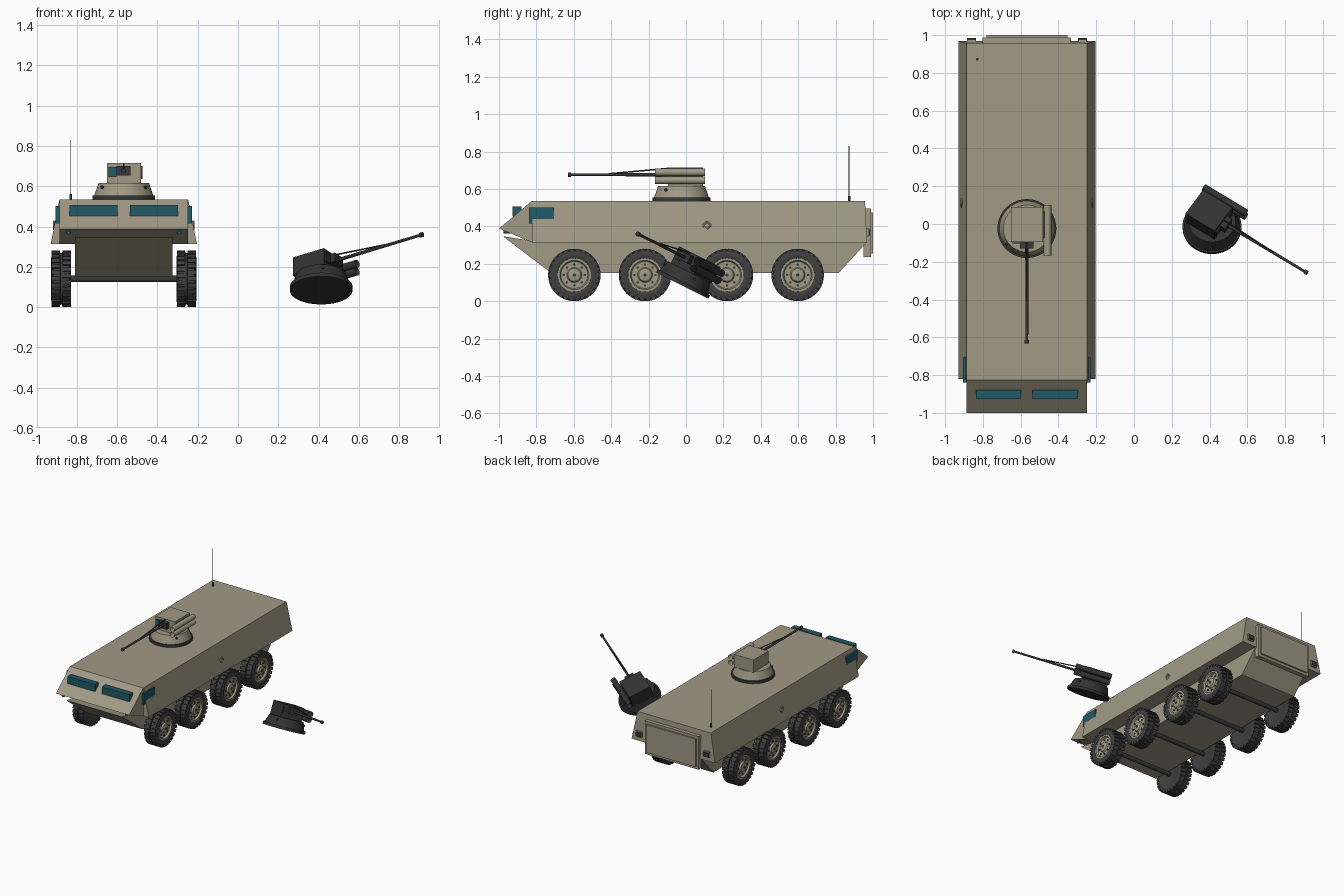
import bpy, bmesh, math
from mathutils import Matrix, Vector

cube = bpy.data.objects.get("Cube")
if cube:
    bpy.data.objects.remove(cube, do_unlink=True)


def material(name, r, g, b):
    m = bpy.data.materials.new(name)
    m.use_nodes = True
    m.diffuse_color = (r, g, b, 1)
    bsdf = m.node_tree.nodes["Principled BSDF"]
    bsdf.inputs["Base Color"].default_value = (r, g, b, 1)
    bsdf.inputs["Roughness"].default_value = 0.8
    return m


TAN = material("tan_paint", 0.36, 0.32, 0.235)
RUBBER = material("tyre_rubber", 0.05, 0.05, 0.052)
GLASS = material("teal_glass", 0.015, 0.1, 0.135)
STEEL = material("dark_steel", 0.04, 0.04, 0.043)
BURNT = material("charred_metal", 0.032, 0.032, 0.032)

HULL = Matrix.Translation((-0.567, 0, 0))


def finish(name, bm, mat, frame, smooth=False):
    bmesh.ops.recalc_face_normals(bm, faces=bm.faces)
    bm.transform(frame)
    mesh = bpy.data.meshes.new(name)
    bm.to_mesh(mesh)
    bm.free()
    mesh.materials.append(mat)
    ob = bpy.data.objects.new(name, mesh)
    bpy.context.collection.objects.link(ob)
    if smooth:
        bpy.ops.object.select_all(action="DESELECT")
        ob.select_set(True)
        bpy.context.view_layer.objects.active = ob
        bpy.ops.object.shade_smooth_by_angle(angle=math.radians(35))
    return ob


def add_box(bm, lo, hi, turn=Matrix()):
    lo, hi = Vector(lo), Vector(hi)
    m = turn @ Matrix.Translation((lo + hi) / 2) @ Matrix.Diagonal((*(hi - lo), 1))
    bmesh.ops.create_cube(bm, size=1, matrix=m)


def box(name, lo, hi, mat, frame=HULL):
    bm = bmesh.new()
    add_box(bm, lo, hi)
    return finish(name, bm, mat, frame)


def add_rod(bm, a, b, r1, r2=None, caps=True, sides=24):
    a, b = Vector(a), Vector(b)
    turn = (b - a).to_track_quat("Z", "Y").to_matrix().to_4x4()
    bmesh.ops.create_cone(bm, cap_ends=caps, segments=sides, radius1=r1,
                          radius2=r1 if r2 is None else r2, depth=(b - a).length,
                          matrix=Matrix.Translation((a + b) / 2) @ turn)


def rod(name, a, b, r1, mat, r2=None, frame=HULL, caps=True, sides=24):
    bm = bmesh.new()
    add_rod(bm, a, b, r1, r2, caps, sides)
    return finish(name, bm, mat, frame, True)


def prism(name, profile, half, mat):
    """Side profile of (y, z) points extruded across x."""
    bm = bmesh.new()
    face = bm.faces.new([bm.verts.new((-half, y, z)) for y, z in profile])
    out = bmesh.ops.extrude_face_region(bm, geom=[face])["geom"]
    verts = [v for v in out if isinstance(v, bmesh.types.BMVert)]
    bmesh.ops.translate(bm, verts=verts, vec=(2 * half, 0, 0))
    return finish(name, bm, mat, HULL)


def lathe(name, profile, mat, frame, steps=40):
    """Spin (x, radius) points about the x axis."""
    bm = bmesh.new()
    verts = [bm.verts.new((x, 0, r)) for x, r in profile]
    edges = [bm.edges.new(p) for p in zip(verts, verts[1:])]
    bmesh.ops.spin(bm, geom=verts + edges, axis=(1, 0, 0), cent=(0, 0, 0),
                   angle=math.tau, steps=steps)
    bmesh.ops.remove_doubles(bm, verts=bm.verts, dist=1e-5)
    return finish(name, bm, mat, frame, True)


# Hull: sloping sides, wedge nose and narrower belly
bm = bmesh.new()
add_box(bm, (-0.363, -0.82, 0.313), (0.363, 0.968, 0.535))
for v in bm.verts:
    if v.co.z > 0.4:
        v.co.x *= 0.88
        v.co.y = min(v.co.y, 0.957)
finish("upper_hull", bm, TAN, HULL)
prism("nose", [(-1, 0.388), (-0.825, 0.535), (-0.82, 0.535), (-0.82, 0.313)], 0.319, TAN)
prism("lower_hull", [(-0.98, 0.347), (-0.72, 0.15), (0.816, 0.15),
                     (0.966, 0.314), (-0.82, 0.322)], 0.243, TAN)

# Rear door with a raised panel
box("rear_door", (-0.234, 0.95, 0.235), (0.234, 0.988, 0.495), TAN)
box("rear_door_panel", (-0.215, 0.98, 0.255), (0.215, 1.0, 0.475), TAN)

# Mirrored hull fittings
for s, side in ((-1, "right"), (1, "left")):
    def pair(x0, x1):
        return sorted((s * x0, s * x1))
    a, b = pair(0.03, 0.27)
    box(side + "_windscreen", (a, -0.927, 0.452), (b, -0.88, 0.507), GLASS)
    a, b = pair(0.3, 0.338)
    box(side + "_side_window", (a, -0.84, 0.416), (b, -0.705, 0.502), GLASS)
    a, b = pair(0.27, 0.318)
    box(side + "_rear_light_mount", (a, 0.955, 0.345), (b, 0.977, 0.39), TAN)
    box(side + "_rear_light", (a, 0.977, 0.352), (b, 0.985, 0.382), STEEL)
    rod(side + "_nose_lamp", (s * 0.275, -0.975, 0.372), (s * 0.275, -0.94, 0.372),
        0.011, GLASS, sides=12)
    # Diamond lashing eye on the sloping side
    bm = bmesh.new()
    ring = [Vector((s * 0.346, 0.112 + 0.021 * math.cos(t), 0.405 + 0.021 * math.sin(t)))
            for t in (0, math.pi / 2, math.pi, 3 * math.pi / 2)]
    for i in range(4):
        add_rod(bm, ring[i], ring[i - 1], 0.005, sides=6)
    finish(side + "_lashing_eye", bm, TAN, HULL)

# Antenna
rod("antenna_base", (-0.263, 0.872, 0.53), (-0.263, 0.872, 0.562), 0.007, STEEL, sides=12)
rod("antenna", (-0.263, 0.872, 0.56), (-0.263, 0.872, 0.83), 0.0022, STEEL, sides=8)


# Wheels: local +x is the outer face
def wheel(name, frame):
    lathe(name + "_tyre", [(-0.045, 0), (-0.045, 0.09), (-0.05, 0.1), (-0.047, 0.122),
                           (-0.04, 0.132), (-0.005, 0.134), (-0.004, 0.128), (0.004, 0.128),
                           (0.005, 0.134), (0.04, 0.132), (0.047, 0.122), (0.05, 0.1),
                           (0.045, 0.09), (0.03, 0.088)], RUBBER, frame)
    bm = bmesh.new()
    count = 26
    for i in range(count):
        for x, shift in ((-0.027, 0), (0.027, 0.5)):
            turn = Matrix.Rotation((i + shift) * math.tau / count, 4, "X")
            add_box(bm, (x - 0.021, -0.011, 0.12), (x + 0.021, 0.011, 0.14), turn)
    finish(name + "_tread", bm, RUBBER, frame)
    lathe(name + "_hub", [(0.03, 0.09), (0.043, 0.09), (0.043, 0.078), (0.03, 0.072),
                          (0.03, 0.04), (0.042, 0.034), (0.046, 0.022), (0.046, 0)],
          TAN, frame, 32)
    bm = bmesh.new()
    for i in range(8):
        t = i * math.tau / 8
        y, z = 0.056 * math.cos(t), 0.056 * math.sin(t)
        add_rod(bm, (0.028, y, z), (0.036, y, z), 0.007, sides=6)
    add_rod(bm, (0.044, 0, 0), (0.05, 0, 0), 0.009, sides=12)
    finish(name + "_bolts", bm, STEEL, frame)


for i, y in enumerate((-0.597, -0.219, 0.219, 0.597), 1):
    rod(f"axle_{i}", (-0.28, y, 0.14), (0.28, y, 0.14), 0.016, STEEL, sides=16)
    for s, side in ((-1, "right"), (1, "left")):
        turn = Matrix.Rotation(math.pi if s < 0 else 0, 4, "Z")
        wheel(f"{side}_wheel_{i}", HULL @ Matrix.Translation((s * 0.311, y, 0.14)) @ turn)


# Gun turret: local origin at the centre of its base, gun along -y
def turret(tag, f, body, metal, glass):
    rod(tag + "_ring", (0, 0, 0), (0, 0, 0.02), 0.156, metal, frame=f, sides=40)
    rod(tag + "_collar", (0, 0, 0.02), (0, 0, 0.082), 0.146, body, 0.125, f, sides=40)
    box(tag + "_housing", (-0.083, -0.072, 0.08), (0.085, 0.114, 0.18), body, f)
    box(tag + "_mantlet", (-0.036, -0.106, 0.118), (0.034, -0.07, 0.165), metal, f)
    box(tag + "_sight", (-0.077, -0.08, 0.11), (-0.037, -0.07, 0.16), glass, f)
    box(tag + "_tube_bracket", (0.08, -0.05, 0.1), (0.092, 0.09, 0.165), metal, f)
    for i, z in enumerate((0.111, 0.154), 1):
        rod(f"{tag}_launch_tube_{i}", (0.109, -0.143, z), (0.109, 0.125, z), 0.02,
            body, frame=f, caps=False, sides=20)
    rod(tag + "_barrel", (0, -0.1, 0.141), (0, -0.6, 0.141), 0.009, metal, 0.007, f, sides=12)
    rod(tag + "_muzzle", (0, -0.59, 0.141), (0, -0.608, 0.141), 0.012, metal, frame=f, sides=12)
    rod(tag + "_barrel_brace", (0, -0.39, 0.146), (0, -0.06, 0.176), 0.004, metal,
        frame=f, sides=8)
    for s in (-1, 1):
        rod(f"{tag}_knob_{'left' if s > 0 else 'right'}", (s * 0.09, -0.07, 0.058),
            (s * 0.112, -0.087, 0.06), 0.008, metal, frame=f, sides=10)


turret("turret", HULL @ Matrix.Translation((0, -0.024, 0.535)), TAN, STEEL, GLASS)

# Spare charred turret lying tilted on the ground
up = Vector((0, 0.448, 0.894)).normalized()
back = Vector((-0.83, 0.489, -0.268))
back = (back - up * back.dot(up)).normalized()
tilt = Matrix((back.cross(up), back, up)).transposed().to_4x4()
turret("fallen_turret", Matrix.Translation((0.413, -0.02, 0.083)) @ tilt, BURNT, BURNT, BURNT)
